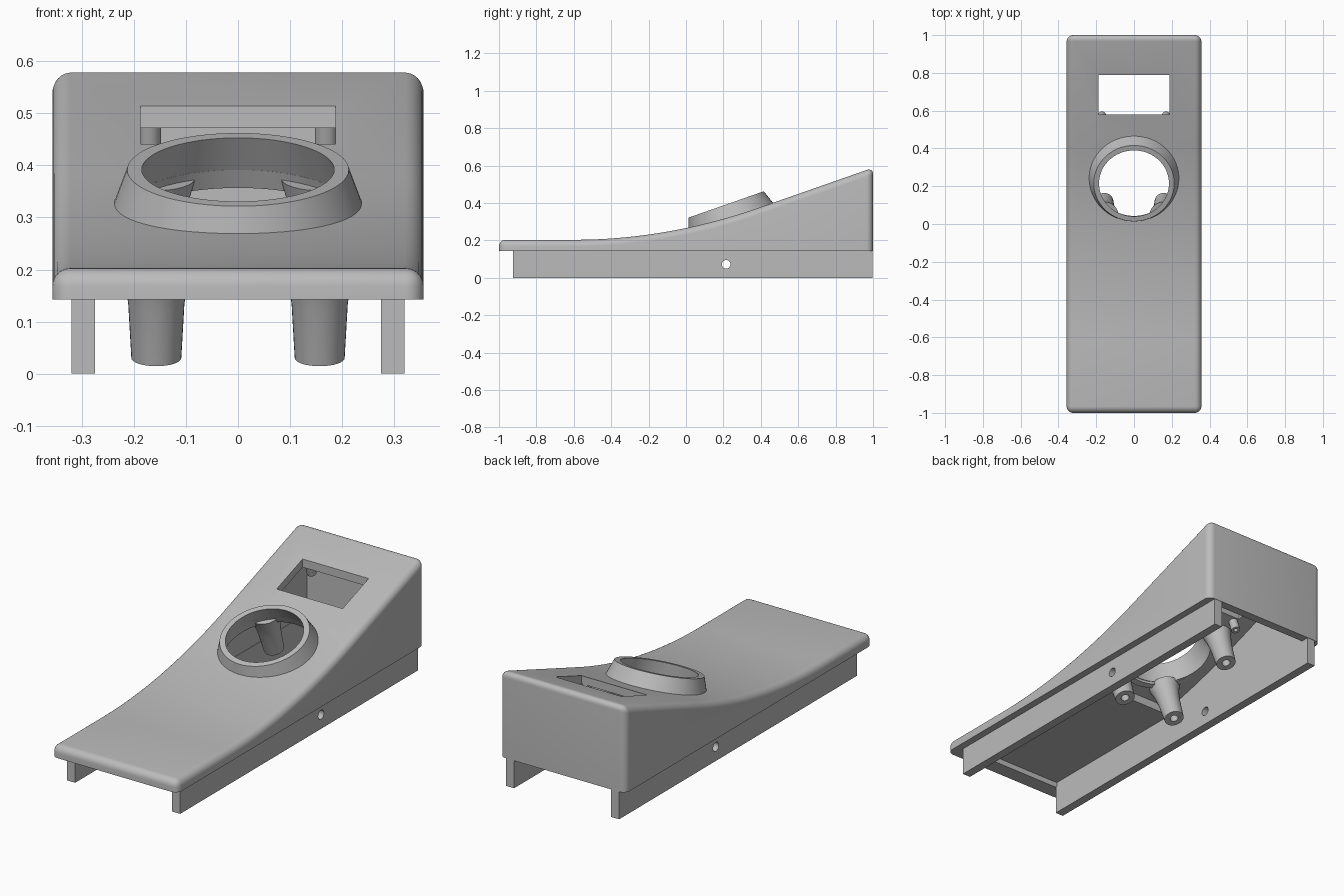
import bpy, bmesh, math
from mathutils import Matrix, Vector

if "Cube" in bpy.data.objects:
    bpy.data.objects.remove(bpy.data.objects["Cube"])

grey = bpy.data.materials.new("plain grey")
grey.use_nodes = True
grey.diffuse_color = (0.5, 0.5, 0.5, 1)
grey.node_tree.nodes["Principled BSDF"].inputs["Base Color"].default_value = (0.5, 0.5, 0.5, 1)

SLOPE, FLAT_END, RAMP_START, FLAT_Z = 0.35, -0.6, 0.4, 0.203
TILT = Matrix.Rotation(math.atan(SLOPE), 4, 'X')
COLLAR = Vector((0, 0.215, 0.392))


def top_z(y):
    """Height of the top skin: flat, then a parabola, then a straight ramp."""
    if y < FLAT_END:
        return FLAT_Z
    span = RAMP_START - FLAT_END
    t = min(y, RAMP_START) - FLAT_END
    return FLAT_Z + SLOPE * t * t / (2 * span) + SLOPE * max(0, y - RAMP_START)


def add_object(name, bm):
    bmesh.ops.recalc_face_normals(bm, faces=bm.faces)
    mesh = bpy.data.meshes.new(name)
    bm.to_mesh(mesh)
    bm.free()
    mesh.materials.append(grey)
    ob = bpy.data.objects.new(name, mesh)
    bpy.context.collection.objects.link(ob)
    return ob


def extrude_x(profile, x0, x1):
    """Solid made by sweeping a (y, z) outline along x."""
    bm = bmesh.new()
    face = bm.faces.new([bm.verts.new((x0, y, z)) for y, z in profile])
    out = bmesh.ops.extrude_face_region(bm, geom=[face])
    moved = [v for v in out["geom"] if isinstance(v, bmesh.types.BMVert)]
    bmesh.ops.translate(bm, verts=moved, vec=(x1 - x0, 0, 0))
    bmesh.ops.recalc_face_normals(bm, faces=bm.faces)
    return bm


def rect(y0, y1, z0, z1):
    return [(y0, z0), (y1, z0), (y1, z1), (y0, z1)]


def lathe(name, profile, place, steps=48, closed=True):
    """Turn an (r, z) outline about local z, then place it."""
    bm = bmesh.new()
    vs = [bm.verts.new((r, 0, z)) for r, z in profile]
    pairs = list(zip(vs, vs[1:])) + ([(vs[-1], vs[0])] if closed else [])
    edges = [bm.edges.new(p) for p in pairs]
    bmesh.ops.spin(bm, geom=vs + edges, cent=(0, 0, 0), axis=(0, 0, 1),
                   angle=math.tau, steps=steps)
    bmesh.ops.remove_doubles(bm, verts=bm.verts, dist=1e-5)
    bm.transform(place)
    return add_object(name, bm)


def smooth(ob):
    bpy.ops.object.select_all(action='DESELECT')
    ob.select_set(True)
    bpy.context.view_layer.objects.active = ob
    bpy.ops.object.shade_smooth_by_angle(angle=math.radians(30))


def cut(ob, cutter):
    mod = ob.modifiers.new("cut", 'BOOLEAN')
    mod.operation, mod.solver, mod.object = 'DIFFERENCE', 'EXACT', cutter
    bpy.context.view_layer.objects.active = ob
    bpy.ops.object.modifier_apply(modifier=mod.name)
    bpy.data.objects.remove(cutter)


# Housing with rounded upper and vertical edges
BOTTOM, STEPS = 0.142, 28
curve = [FLAT_END + (RAMP_START - FLAT_END) * i / STEPS for i in range(STEPS + 1)]
skin = [(y, top_z(y)) for y in [-1] + curve + [1]]
bm = extrude_x([(-1, BOTTOM)] + skin + [(1, BOTTOM)], -0.357, 0.357)
sharp = [e for e in bm.edges if e.calc_face_angle() > 0.7
         and max(v.co.z for v in e.verts) > BOTTOM + 0.01]
bmesh.ops.bevel(bm, geom=sharp, offset=0.035, segments=6, profile=0.5, affect='EDGES')
housing = add_object("housing", bm)

# Underside: shallow flat recess in front, deep cavity under the ramp
WALL, STEP_Y, BACK_Y = 0.042, -0.06, 0.955
roof = [STEP_Y] + [y for y in curve if y > STEP_Y + 0.01] + [BACK_Y]
cavity = [(-0.92, 0.1), (-0.92, 0.17), (STEP_Y, 0.17)]
cavity += [(y, top_z(y) - WALL) for y in roof] + [(BACK_Y, 0.1)]
cut(housing, add_object("cavity_cutter", extrude_x(cavity, -0.277, 0.277)))

# Display window and round opening
cut(housing, add_object("window_cutter",
                        extrude_x(rect(0.58, 0.79, 0.25, 0.8), -0.187, 0.187)))
place = Matrix.Translation(COLLAR) @ TILT
cut(housing, lathe("opening_cutter",
                   [(0, 0.02), (0.195, 0.02), (0.195, 0), (0.225, -0.14), (0, -0.14)],
                   place, 64, closed=False))
smooth(housing)

# Flared collar around the opening
smooth(lathe("collar", [(0.185, 0), (0.213, 0), (0.25, -0.105), (0.222, -0.105)], place, 64))

# Side rails with a cross pin hole
for side, name in ((1, "left"), (-1, "right")):
    x0, x1 = sorted((side * 0.275, side * 0.32))
    rail = add_object(name + "_rail", extrude_x(rect(-0.925, 0.998, 0, 0.15), x0, x1))
    pin = Matrix.Translation((side * 0.3, 0.215, 0.072)) @ Matrix.Rotation(math.pi / 2, 4, 'Y')
    cut(rail, lathe("pin_cutter", [(0, -0.1), (0.023, -0.1), (0.023, 0.1), (0, 0.1)],
                    pin, 32, closed=False))
    smooth(rail)

    # Long mounting posts square to the ramp, hollow at the tip
    for end, row in ((-1, "front"), (1, "rear")):
        spot = place @ Matrix.Translation((side * 0.157, end * 0.21, 0))
        smooth(lathe(f"{row}_{name}_post",
                     [(0, -0.09), (0.075, -0.09), (0.062, -0.14), (0.054, -0.2),
                      (0.048, -0.31), (0.02, -0.31), (0.02, -0.22), (0, -0.22)],
                     spot, 32, closed=False))

    # Short posts beside the display window
    for y, row in ((0.555, "front"), (0.82, "rear")):
        spot = Matrix.Translation((side * 0.17, y, top_z(y) - WALL)) @ TILT
        smooth(lathe(f"{row}_{name}_display_post",
                     [(0, 0.01), (0.022, 0.01), (0.022, -0.06), (0.01, -0.06),
                      (0.01, -0.03), (0, -0.03)], spot, 24, closed=False))
